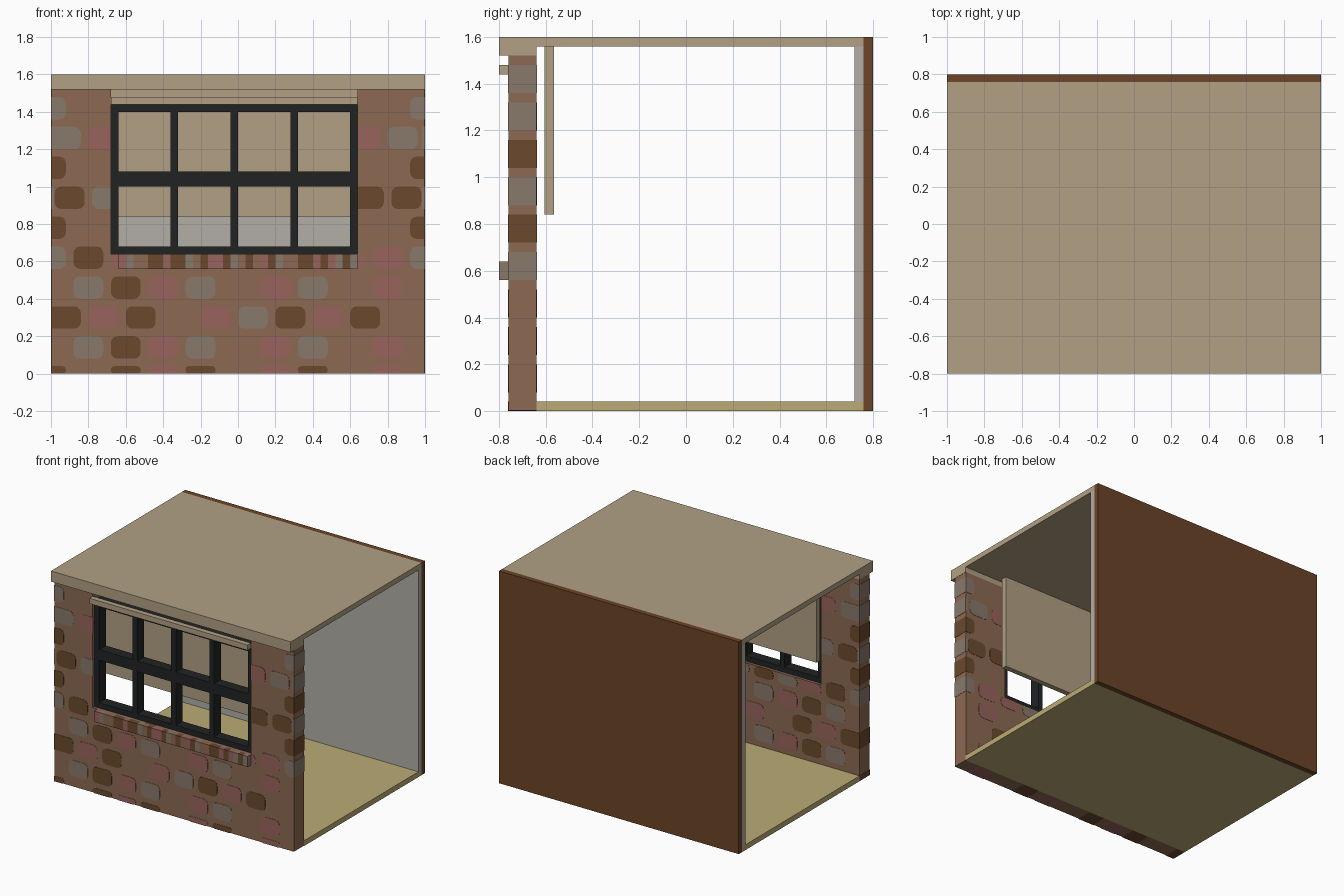
import bpy, bmesh, math

cube = bpy.data.objects.get("Cube")
if cube:
    bpy.data.objects.remove(cube, do_unlink=True)


def material(name, rgb):
    lin = [((c / 255 + 0.055) / 1.055) ** 2.4 for c in rgb] + [1]
    m = bpy.data.materials.new(name)
    m.use_nodes = True
    m.diffuse_color = lin
    m.node_tree.nodes["Principled BSDF"].inputs["Base Color"].default_value = lin
    return m


TAN = material("tan plaster", (178, 161, 132))
MORTAR = material("mortar brown", (140, 106, 82))
GRAY = material("gray brick", (137, 121, 107))
PINK = material("pink brick", (152, 99, 93))
BROWN = material("dark brown brick", (107, 73, 45))
BLACK = material("black frame", (33, 35, 36))
FLOOR = material("straw floor", (187, 171, 118))
PALE = material("pale gray lining", (178, 175, 166))
BACK = material("brown back", (108, 69, 39))
BRICKS = {"m": MORTAR, "g": GRAY, "p": PINK, "b": BROWN}


def prism(bm, outline, y0, y1):
    """Extrude an x-z outline from y0 to y1."""
    face = bm.faces.new([bm.verts.new((x, y0, z)) for x, z in outline])
    made = bmesh.ops.extrude_face_region(bm, geom=[face])["geom"]
    verts = [v for v in made if isinstance(v, bmesh.types.BMVert)]
    bmesh.ops.translate(bm, verts=verts, vec=(0, y1 - y0, 0))


def rect(x0, x1, z0, z1):
    return [(x0, z0), (x1, z0), (x1, z1), (x0, z1)]


def rounded(x0, x1, z0, z1, r_left, r_right):
    """Rectangle with rounded corners, chosen for each side."""
    pts = []
    for sx, sz, start in ((-1, -1, 180), (1, -1, 270), (1, 1, 0), (-1, 1, 90)):
        r = r_left if sx < 0 else r_right
        x, z = (x0 if sx < 0 else x1), (z0 if sz < 0 else z1)
        if r == 0:
            pts.append((x, z))
            continue
        for step in range(4):
            a = math.radians(start + step * 30)
            pts.append((x - sx * r + r * math.cos(a), z - sz * r + r * math.sin(a)))
    return pts


def finish(name, bm, mat):
    bmesh.ops.recalc_face_normals(bm, faces=bm.faces)
    mesh = bpy.data.meshes.new(name)
    bm.to_mesh(mesh)
    bm.free()
    mesh.materials.append(mat)
    obj = bpy.data.objects.new(name, mesh)
    bpy.context.collection.objects.link(obj)
    return obj


def boxes(name, mat, y0, y1, rects):
    bm = bmesh.new()
    for r in rects:
        prism(bm, rect(*r), y0, y1)
    return finish(name, bm, mat)


# Window opening limits
L, R, BOT, TOP = -0.68, 0.64, 0.64, 1.52

# Shell of the room
boxes("roof", TAN, -0.64, 0.76, [(-1, 1, 1.56, 1.6)])
boxes("roof_fascia", TAN, -0.8, -0.64, [(-1, 1, TOP, 1.6)])
boxes("floor", FLOOR, -0.64, 0.76, [(-1, 1, 0, 0.04)])
boxes("back_lining", PALE, 0.72, 0.76, [(-1, 1, 0.04, 1.56)])
boxes("back_wall", BACK, 0.76, 0.8, [(-1, 1, 0, 1.6)])

# Front wall around the opening
E = 0.998
boxes("front_wall", MORTAR, -0.76, -0.64,
      [(-E, E, 0.002, BOT), (-E, L, BOT, TOP), (R, E, BOT, TOP)])

# Brick courses: bottom height, first brick position, colours along x
courses = [
    (-0.08, -1.08, "b.bpb.pb.p."),
    (0.08, -1.08, ".gbpg.pg.p."),
    (0.24, -1.0, "bpb.pgbpb."),
    (0.40, -1.08, ".gbpg.pg.p."),
    (0.56, -1.08, "gbpgbgpgppg"),
    (0.72, -1.08, "b.........b"),
    (0.88, -0.98, "bg......bb"),
    (1.04, -1.08, "b.........b"),
    (1.20, -1.0, "gp......pg"),
    (1.36, -1.08, "g.........g"),
]
meshes = {key: bmesh.new() for key in "gpb"}
for z, first, colours in courses:
    for i, key in enumerate(colours):
        if key == ".":
            continue
        x0 = max(first + i * 0.2, -1)
        x1 = min(first + i * 0.2 + 0.16, 1)
        z0, z1 = max(z, 0), z + 0.12
        if z1 > BOT and x0 < R and x1 > L:
            if z < BOT:
                z1 = BOT
            elif x0 < 0:
                x1 = L + 0.002
            else:
                x0 = R - 0.002
        r = min(0.035, (z1 - z0) * 0.45)
        r_left = 0 if x0 <= -1 or abs(x0 - R) < 0.01 else r
        r_right = 0 if x1 >= 1 or abs(x1 - L) < 0.01 else r
        prism(meshes[key], rounded(x0, x1, z0, z1, r_left, r_right), -0.762, -0.638)

# Bands on both end faces of the wall
for i, key in enumerate("gbgbgg"):
    z = 0.56 + i * 0.16
    for x0, x1 in ((-1, -0.985), (0.985, 1)):
        prism(meshes[key], rect(x0, x1, z, z + 0.12), -0.7615, -0.6385)
for key, label in (("g", "gray"), ("p", "pink"), ("b", "brown")):
    finish(label + "_bricks", meshes[key], BRICKS[key])

# Brick sill, one strip per colour change
sill = "pgmmbbpbbgmbppbgmbmpbgmmbbpbpgbg"
for key, label in (("m", "mortar"), ("g", "gray"), ("p", "pink"), ("b", "brown")):
    boxes("sill_" + label, BRICKS[key], -0.8, -0.76,
          [(-0.64 + i * 0.04, -0.6 + i * 0.04, 0.56, BOT)
           for i, c in enumerate(sill) if c == key])

# Ledge over the window and the blind behind it
boxes("window_ledge", TAN, -0.8, -0.76, [(L, R, 1.44, 1.48)])
boxes("blind", TAN, -0.605, -0.565, [(-0.695, 0.695, 0.84, 1.56)])

# Two window sashes with upright bars
for name, z in (("lower_sash", 0.64), ("upper_sash", 1.04)):
    rails = [(L, R, z, z + 0.04), (L, R, z + 0.36, z + 0.4)]
    bars = [(L + i * 0.32, L + i * 0.32 + 0.04, z + 0.04, z + 0.36) for i in range(5)]
    boxes(name, BLACK, -0.74, -0.66, rails + bars)
